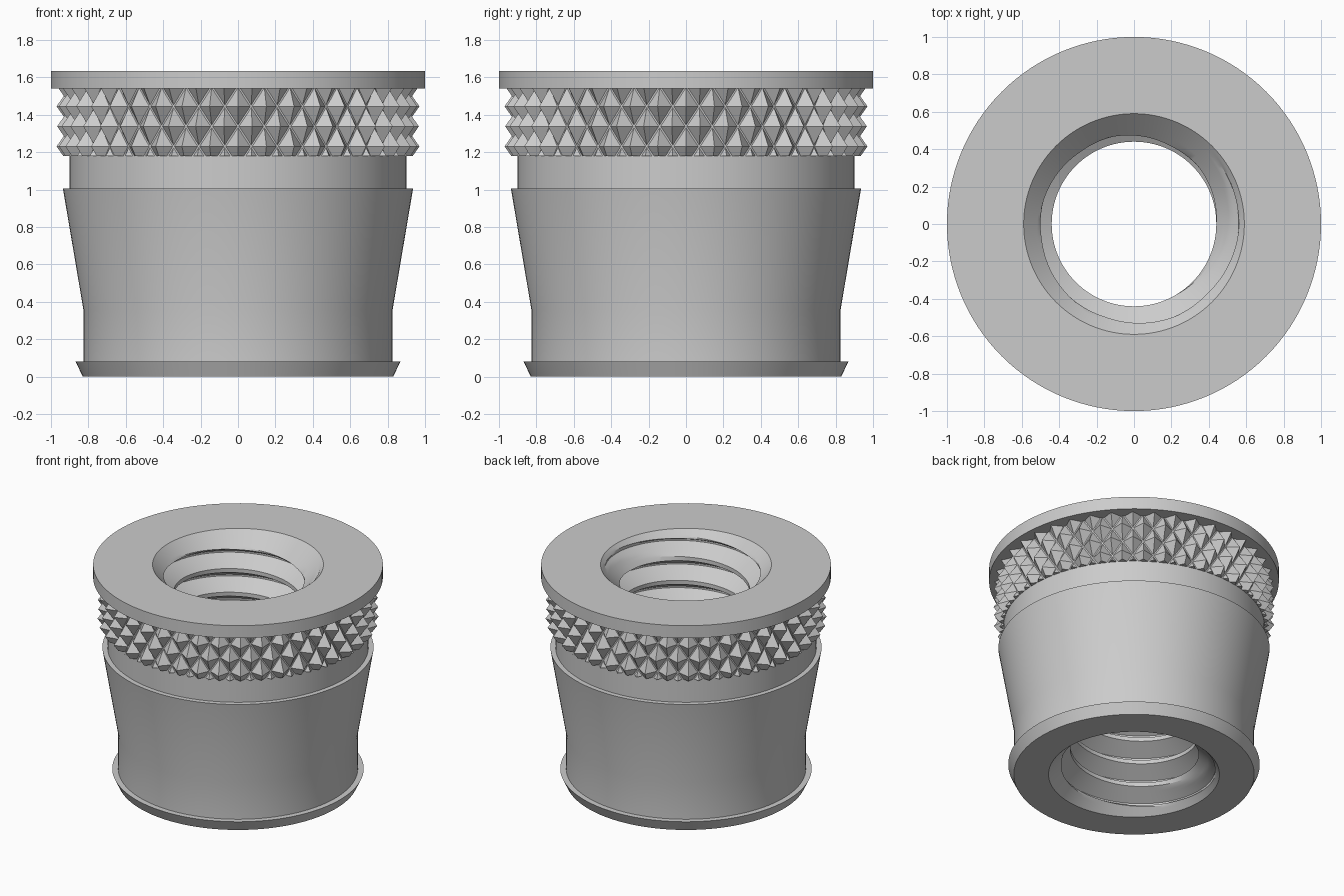
import bpy, bmesh, math
from mathutils import Vector

if "Cube" in bpy.data.objects:
    bpy.data.objects.remove(bpy.data.objects["Cube"], do_unlink=True)

TOP = 1.635
SEGMENTS = 128

metal = bpy.data.materials.new("grey_metal")
metal.use_nodes = True
grey = (0.6, 0.6, 0.6, 1)
metal.diffuse_color = grey
metal.node_tree.nodes["Principled BSDF"].inputs["Base Color"].default_value = grey


def polar(r, a, z):
    return Vector((r * math.cos(a), r * math.sin(a), z))


def finish(name, bm, smooth_angle=None):
    mesh = bpy.data.meshes.new(name)
    bm.to_mesh(mesh)
    bm.free()
    mesh.materials.append(metal)
    obj = bpy.data.objects.new(name, mesh)
    bpy.context.collection.objects.link(obj)
    if smooth_angle:
        bpy.ops.object.select_all(action="DESELECT")
        obj.select_set(True)
        bpy.context.view_layer.objects.active = obj
        bpy.ops.object.shade_smooth_by_angle(angle=math.radians(smooth_angle))
    return obj


def sweep(columns):
    """Skin neighbouring columns of points and weld the seam."""
    bm = bmesh.new()
    grid = [[bm.verts.new(p) for p in col] for col in columns]
    for a, b in zip(grid, grid[1:]):
        for j in range(len(a) - 1):
            bm.faces.new((a[j], b[j], b[j + 1], a[j + 1]))
    bmesh.ops.remove_doubles(bm, verts=bm.verts, dist=0.0002)
    return bm


# Outer shell: foot lip, tapered barrel, neck and top flange
profile = [(0.59, 0), (0.83, 0), (0.868, 0.08), (0.827, 0.08), (0.827, 0.36),
           (0.936, 1.005), (0.9, 1.005), (0.9, 1.54), (1, 1.54),
           (1, TOP), (0.59, TOP)]
angles = [math.tau * i / SEGMENTS for i in range(SEGMENTS + 1)]
finish("body_shell", sweep([[polar(r, a, z) for r, z in profile] for a in angles]), 20)

# Threaded bore: right-hand helix cut by a chamfer at each mouth
PITCH, MINOR, MAJOR, MOUTH = 0.18, 0.44, 0.56, 0.59
FLANK, CREST = 0.069, 0.03
START = 1.372 - 135 / 360 * PITCH   # lower crest edge at angle zero


def thread_radius(u):
    u %= PITCH
    if u <= CREST:
        return MINOR
    rise = min(u - CREST, PITCH - u) / FLANK
    return MINOR + (MAJOR - MINOR) * min(rise, 1)


steps = [0, CREST]
steps += [CREST + FLANK * i / 6 for i in range(1, 7)]
steps += [PITCH - FLANK * i / 6 for i in range(6, 0, -1)]
offsets = [k * PITCH + s for k in range(-10, 4) for s in steps]
columns = []
for a in angles:
    column = []
    for off in offsets:
        z = START + PITCH * a / math.tau + off
        z = min(max(z, 0), TOP)
        r = max(thread_radius(off), MOUTH - z, MOUTH - (TOP - z))
        column.append(polar(r, a, z))
    columns.append([p for p in reversed(column)])
finish("threaded_bore", sweep(columns), 20)

# Knurled band: interlocking rows of diamond-based pyramids
COUNT, ROW = 40, 0.107
BASE, TIP = 0.895, 0.97
step = math.tau / COUNT
bm = bmesh.new()
for k in range(-1, 4):
    z = 1.445 - k * ROW
    for i in range(COUNT):
        a = (i + (k % 2) / 2) * step
        tip = bm.verts.new(polar(TIP, a, z))
        ring = [bm.verts.new(polar(BASE, a + da * step / 2, z + dz * ROW))
                for da, dz in ((1, 0), (0, 1), (-1, 0), (0, -1))]
        for n in range(4):
            bm.faces.new((tip, ring[n], ring[(n + 1) % 4]))
bmesh.ops.remove_doubles(bm, verts=bm.verts, dist=0.0005)
for height, up in ((1.54, 1), (1.18, -1)):
    bmesh.ops.bisect_plane(bm, geom=bm.verts[:] + bm.edges[:] + bm.faces[:],
                           plane_co=(0, 0, height), plane_no=(0, 0, up), clear_outer=True)
# Close the cut rims back to the neck
rims = [e for e in bm.edges if e.is_boundary]
lips = bmesh.ops.extrude_edge_only(bm, edges=rims)["geom"]
for v in (g for g in lips if isinstance(g, bmesh.types.BMVert)):
    flat = v.co.xy.normalized() * 0.88
    v.co.x, v.co.y = flat
bmesh.ops.recalc_face_normals(bm, faces=bm.faces)
finish("knurled_band", bm)
